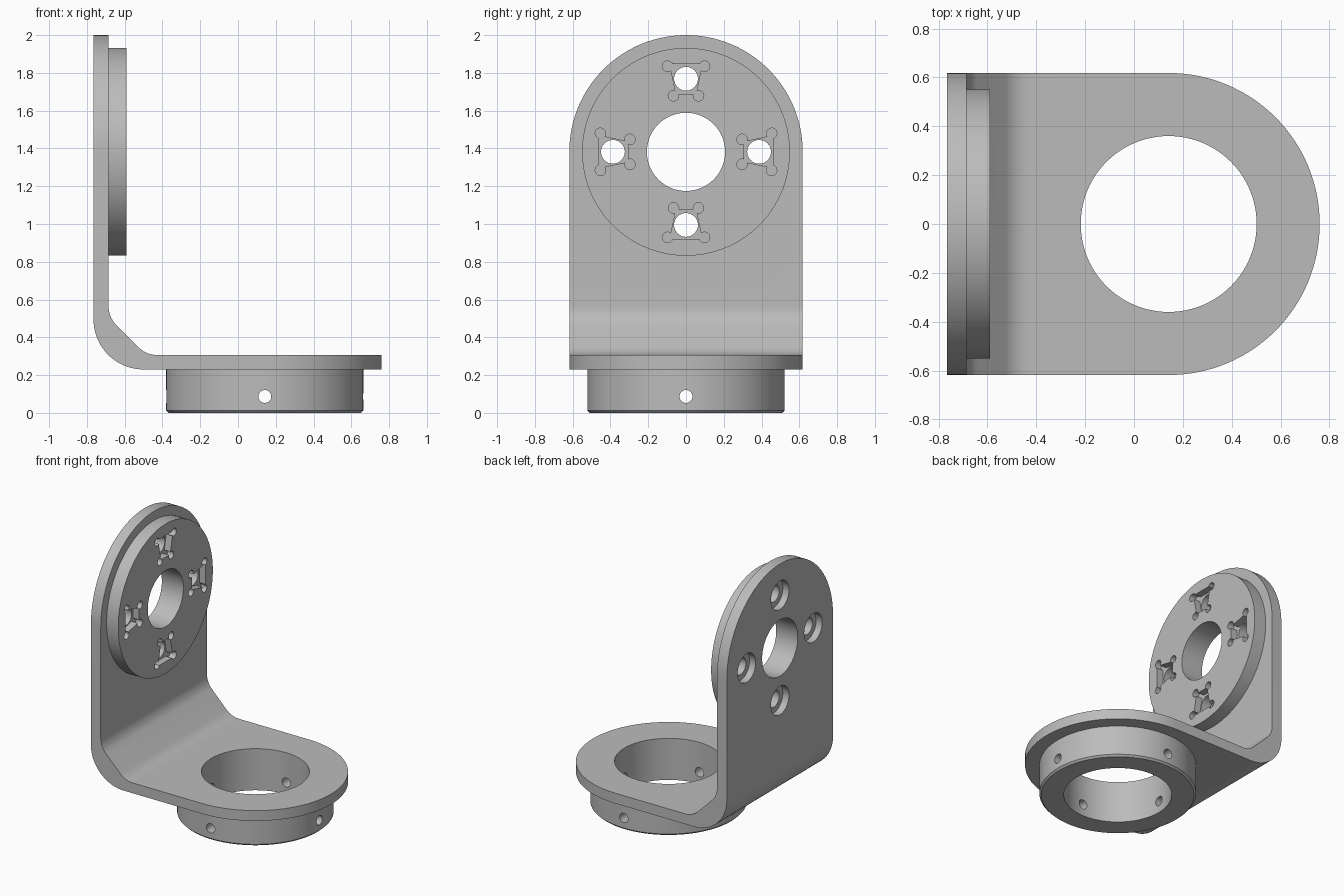
import bpy, bmesh
from math import sin, cos, pi, tau

cube = bpy.data.objects.get("Cube")
if cube:
    bpy.data.objects.remove(cube, do_unlink=True)

grey = bpy.data.materials.new("grey plastic")
grey.use_nodes = True
grey.diffuse_color = (0.5, 0.5, 0.5, 1)
grey.node_tree.nodes["Principled BSDF"].inputs["Base Color"].default_value = (0.5, 0.5, 0.5, 1)

HALF = 0.618            # half width of the bracket
CX, CZ = 0.142, 1.382   # ring centre (x) and disc centre (z)
BACK, WALL, FACE = -0.765, -0.685, -0.59
LOW, TOP = 0.23, 0.306  # base plate
PLACE = {"x": lambda a, b, t: (t, a, b),
         "y": lambda a, b, t: (a, t, b),
         "z": lambda a, b, t: (a, b, t)}


def arc(cx, cy, r, start, end, n):
    return [(cx + r * cos(start + (end - start) * i / n),
             cy + r * sin(start + (end - start) * i / n)) for i in range(n + 1)]


def circle(cx, cy, r, n=64):
    return arc(cx, cy, r, 0, tau, n)[:-1]


def prism(name, points, axis, lo, hi):
    """Extrude a flat outline along an axis."""
    bm = bmesh.new()
    face = bm.faces.new([bm.verts.new(PLACE[axis](a, b, lo)) for a, b in points])
    new = bmesh.ops.extrude_face_region(bm, geom=[face])["geom"]
    shift = PLACE[axis](0, 0, hi - lo)
    bmesh.ops.translate(bm, vec=shift, verts=[v for v in new if isinstance(v, bmesh.types.BMVert)])
    bmesh.ops.recalc_face_normals(bm, faces=bm.faces)
    mesh = bpy.data.meshes.new(name)
    bm.to_mesh(mesh)
    bm.free()
    mesh.materials.append(grey)
    obj = bpy.data.objects.new(name, mesh)
    bpy.context.collection.objects.link(obj)
    return obj


def combine(obj, points, axis, lo, hi, operation="DIFFERENCE"):
    """Cut or trim an object with a temporary prism."""
    tool = prism("cutter", points, axis, lo, hi)
    tool.hide_render = True
    mod = obj.modifiers.new("cut", "BOOLEAN")
    mod.operation, mod.solver, mod.object = operation, "EXACT", tool
    bpy.context.view_layer.objects.active = obj
    bpy.ops.object.modifier_apply(modifier=mod.name)
    bpy.data.objects.remove(tool, do_unlink=True)


# Bent bracket: side profile with rounded heel and filleted gusset
R = 0.14
t = R * 0.4142
profile = [(BACK, 2.0)]
profile += arc(BACK + 0.265, LOW + 0.265, 0.265, pi, 1.5 * pi, 20)
profile += [(CX + HALF, LOW), (CX + HALF, TOP)]
profile += arc(WALL + 0.2 + t, TOP + R, R, 1.5 * pi, 1.25 * pi, 8)
profile += arc(WALL + R, TOP + 0.2 + t, R, 1.25 * pi, pi, 8)
profile += [(WALL, 2.0)]
bracket = prism("bracket", profile, "y", -HALF, HALF)

# Trim both free ends to half rounds
plan = [(-1, HALF + 0), (-1, -HALF)] + arc(CX, 0, HALF, -pi / 2, pi / 2, 64)
combine(bracket, plan, "z", -0.5, 2.5, "INTERSECT")
side = [(-HALF, -0.5), (HALF, -0.5)] + arc(0, CZ, HALF, 0, pi, 64)
combine(bracket, side, "x", -1.5, 1.5, "INTERSECT")
combine(bracket, circle(CX, 0, 0.36, 96), "z", 0.1, 0.4)

# Raised mounting disc on the upright wall
disc = prism("mounting_disc", circle(0, CZ, 0.55, 128), "x", WALL, FACE)
for part in (bracket, disc):
    combine(part, circle(0, CZ, 0.207), "x", -0.9, -0.4)

# Bolt holes, rear counterbores and relieved nut pockets
for k in range(4):
    a = k * pi / 2

    def turn(u, v):
        return (u * cos(a) + v * sin(a), CZ - u * sin(a) + v * cos(a))

    centre = turn(0, 0.387)
    for part in (bracket, disc):
        combine(part, circle(*centre, 0.063, 40), "x", -0.9, -0.4)
    combine(bracket, circle(*centre, 0.105, 40), "x", -0.9, BACK + 0.05)
    floor = FACE - 0.05
    pocket = [turn(u, v) for u, v in ((-0.086, 0.464), (0.086, 0.464), (0.053, 0.306), (-0.053, 0.306))]
    combine(disc, pocket, "x", floor, -0.4)
    for u, v in ((0.098, 0.453), (0.066, 0.297)):
        for s in (-1, 1):
            combine(disc, circle(*turn(s * u, v), 0.028, 20), "x", floor, -0.4)

# Collar ring below the base, with a chamfered lower rim
ring = prism("collar_ring", circle(CX, 0, 0.522, 128), "z", 0, LOW)
bm = bmesh.new()
bm.from_mesh(ring.data)
rim = [e for e in bm.edges if all(v.co.z < 0.001 for v in e.verts)]
bmesh.ops.bevel(bm, geom=rim, offset=0.013, segments=1, affect="EDGES")
bm.to_mesh(ring.data)
bm.free()
combine(ring, circle(CX, 0, 0.36, 96), "z", -0.1, 0.4)

# Radial screw holes through the collar
combine(ring, circle(CX, 0.087, 0.034, 32), "y", -1, 1)
combine(ring, circle(0, 0.087, 0.034, 32), "x", -1, 1)

# Smooth curved walls, crisp edges
bpy.ops.object.select_all(action="DESELECT")
for obj in (bracket, disc, ring):
    obj.select_set(True)
bpy.context.view_layer.objects.active = bracket
bpy.ops.object.shade_smooth_by_angle(angle=pi / 6)
